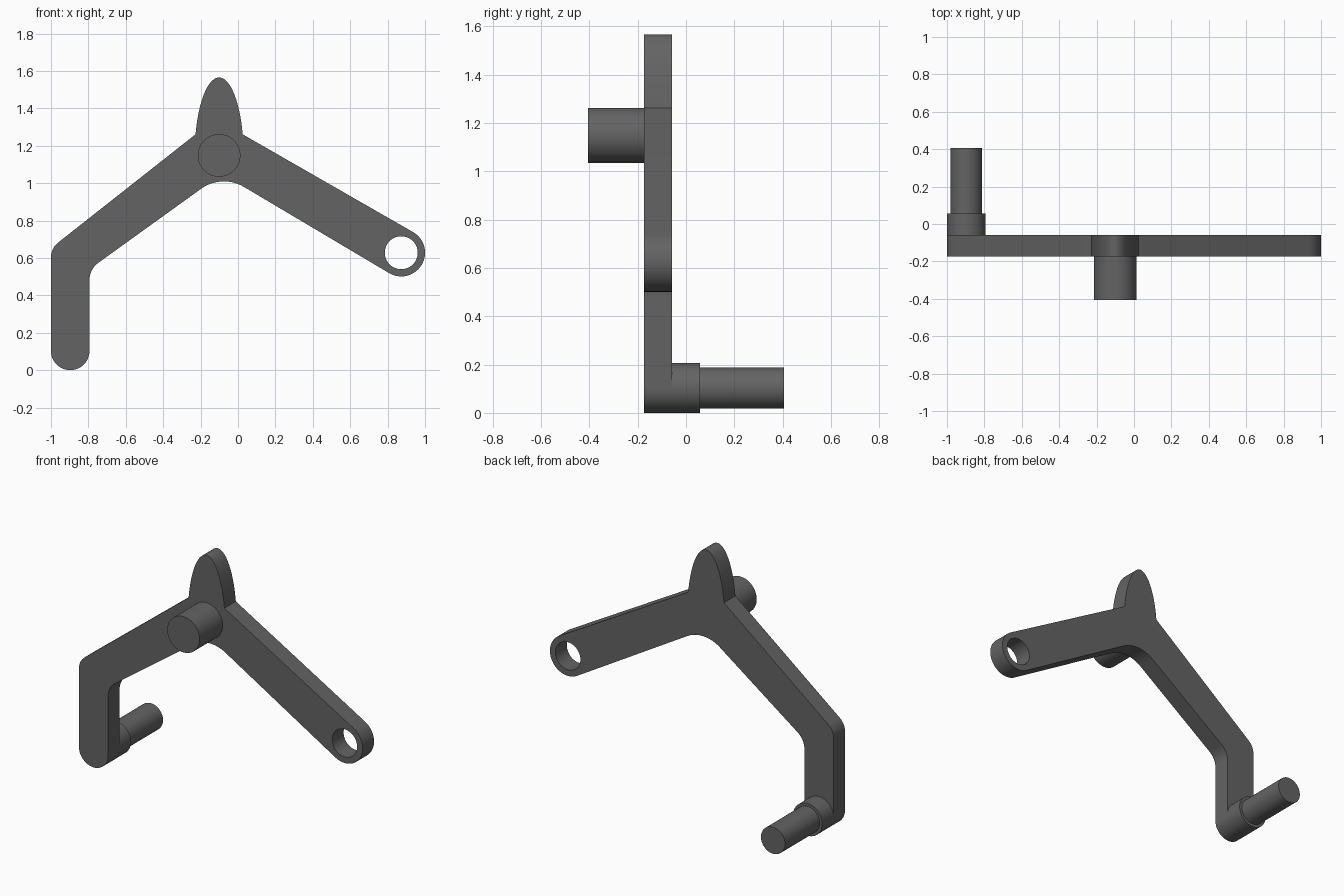
import bpy, bmesh
from math import sin, cos, pi, radians, tan
from mathutils import Vector

cube = bpy.data.objects.get("Cube")
if cube:
    bpy.data.objects.remove(cube)

COLOR = (0.127, 0.127, 0.127, 1)
mat = bpy.data.materials.new("dark grey metal")
mat.use_nodes = True
mat.diffuse_color = COLOR
mat.node_tree.nodes["Principled BSDF"].inputs["Base Color"].default_value = COLOR


def arc(cx, cz, rx, rz, start, end, steps=24):
    """Points on an ellipse arc, angles in degrees."""
    angles = [radians(start + (end - start) * i / steps) for i in range(steps + 1)]
    return [Vector((cx + rx * cos(a), cz + rz * sin(a))) for a in angles]


def fillet(before, corner, after, radius, steps=12):
    """Rounded corner between two straight edges."""
    c = Vector(corner)
    u = (Vector(before) - c).normalized()
    v = (Vector(after) - c).normalized()
    half = u.angle(v) / 2
    p, q = c + u * radius / tan(half), c + v * radius / tan(half)
    centre = c + (u + v).normalized() * radius / sin(half)
    a, b = (p - centre).normalized(), (q - centre).normalized()
    return [centre + a.slerp(b, i / steps).normalized() * radius
            for i in range(steps + 1)]


def finish(obj):
    obj.data.materials.clear()
    obj.data.materials.append(mat)
    bpy.ops.object.select_all(action='DESELECT')
    obj.select_set(True)
    bpy.context.view_layer.objects.active = obj
    bpy.ops.object.shade_smooth_by_angle(angle=radians(30))


def plate(name, loops, y0, y1):
    """Flat profile in x-z, with holes, given thickness along y."""
    curve = bpy.data.curves.new(name, 'CURVE')
    curve.dimensions = '2D'
    curve.fill_mode = 'BOTH'
    curve.extrude = (y1 - y0) / 2
    for loop in loops:
        spline = curve.splines.new('POLY')
        spline.points.add(len(loop) - 1)
        for point, p in zip(spline.points, loop):
            point.co = (p.x, p.y, 0, 1)
        spline.use_cyclic_u = True
    obj = bpy.data.objects.new(name, curve)
    bpy.context.collection.objects.link(obj)
    obj.rotation_euler.x = pi / 2
    obj.location.y = (y0 + y1) / 2
    bpy.ops.object.select_all(action='DESELECT')
    obj.select_set(True)
    bpy.context.view_layer.objects.active = obj
    bpy.ops.object.convert(target='MESH')
    obj = bpy.context.object
    bm = bmesh.new()
    bm.from_mesh(obj.data)
    bmesh.ops.remove_doubles(bm, verts=bm.verts, dist=0.0001)
    bmesh.ops.recalc_face_normals(bm, faces=bm.faces)
    bm.to_mesh(obj.data)
    bm.free()
    finish(obj)


def pin(name, x, z, radius, y0, y1):
    bpy.ops.mesh.primitive_cylinder_add(
        vertices=64, radius=radius, depth=y1 - y0,
        location=(x, (y0 + y1) / 2, z), rotation=(pi / 2, 0, 0))
    obj = bpy.context.object
    obj.name = obj.data.name = name
    finish(obj)


FRONT, BACK = -0.173, -0.058
FOOT = (-0.897, 0.103)
EYE = (0.873, 0.628)
HUB = (-0.101, 1.148)

# Lever outline: foot, outer elbow, pointed tip, eye end, inner crotch, inner elbow
crotch, elbow_in, elbow_out = (-0.086, 1.05), (-0.794, 0.54), (-1.0, 0.652)
outline = arc(*FOOT, 0.103, 0.103, 0, -180)
outline += fillet((-1.0, 0.1), elbow_out, (-0.232, 1.26), 0.1)
outline += arc(*HUB, 0.131, 0.417, 164.3, 15.7, 40)
outline += arc(*EYE, 0.127, 0.127, 60, -121)
outline += fillet((0.806, 0.519), crotch, elbow_in, 0.209)
outline += fillet(crotch, elbow_in, (-0.794, 0.1), 0.115)
hole = arc(*EYE, 0.088, 0.088, 0, 352.5, 47)

plate("lever_plate", [outline, hole], FRONT, BACK)
pin("pivot_pin", *HUB, 0.114, -0.405, FRONT + 0.005)
pin("foot_boss", *FOOT, 0.103, BACK - 0.005, 0.057)
pin("foot_pin", *FOOT, 0.085, 0.05, 0.405)
